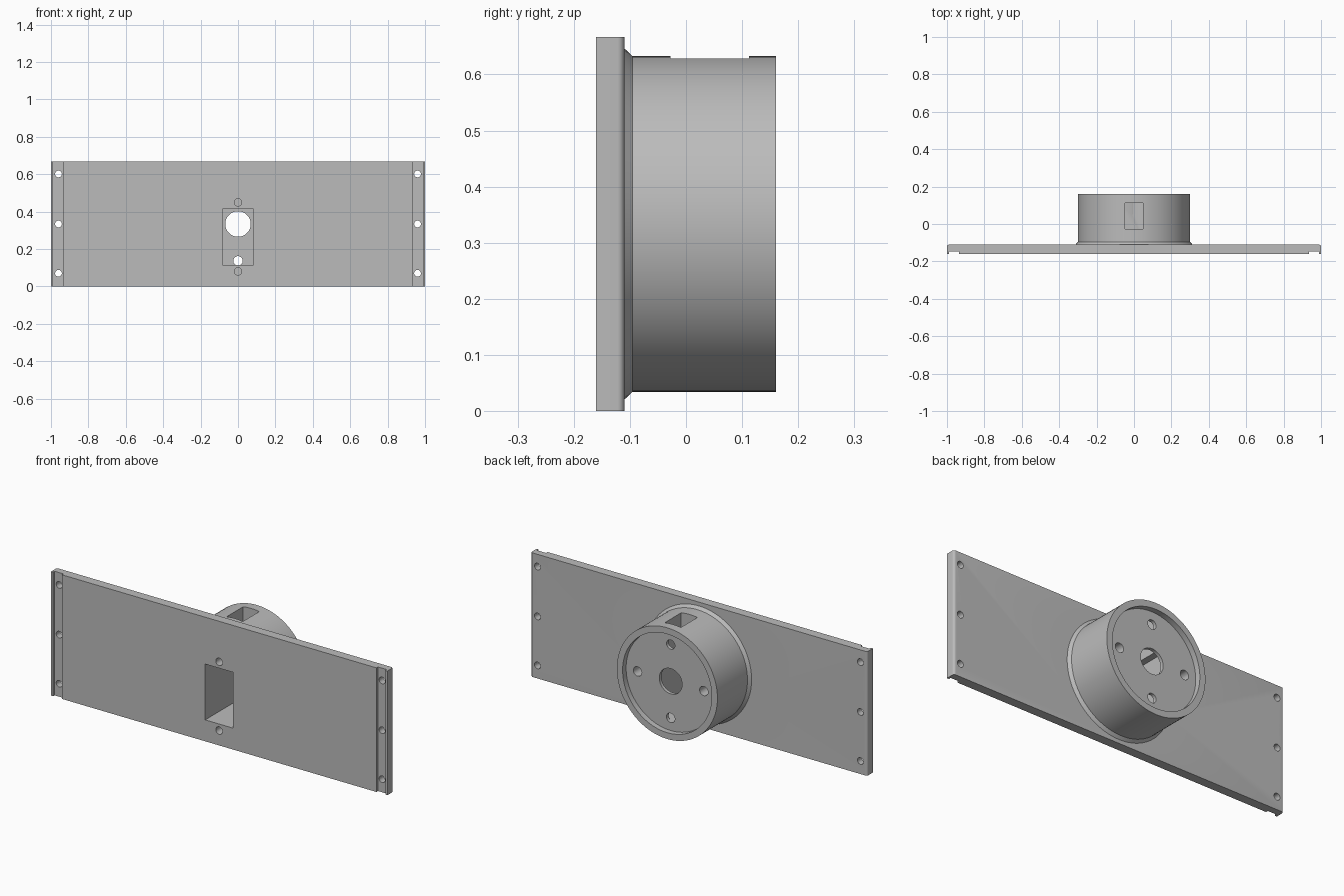
import bpy
import bmesh
import math
from mathutils import Matrix, Vector

cube = bpy.data.objects.get("Cube")
if cube:
    bpy.data.objects.remove(cube, do_unlink=True)

HEIGHT = 0.667
MID_Z = HEIGHT / 2
FRONT, PLATE_BACK, HUB_BACK = -0.16, -0.11, 0.16
HUB_FLOOR = 0.13

grey = bpy.data.materials.new("plain_grey")
grey.use_nodes = True
colour = (0.5, 0.5, 0.5, 1)
grey.diffuse_color = colour
grey.node_tree.nodes["Principled BSDF"].inputs["Base Color"].default_value = colour


def finish(bm, name):
    bmesh.ops.recalc_face_normals(bm, faces=bm.faces)
    mesh = bpy.data.meshes.new(name)
    bm.to_mesh(mesh)
    bm.free()
    mesh.materials.append(grey)
    obj = bpy.data.objects.new(name, mesh)
    bpy.context.collection.objects.link(obj)
    return obj


def extrude_outline(name, outline, height):
    """Extrude an (x, y) outline upwards from the ground."""
    bm = bmesh.new()
    face = bm.faces.new([bm.verts.new((x, y, 0)) for x, y in outline])
    result = bmesh.ops.extrude_face_region(bm, geom=[face])
    moved = [v for v in result["geom"] if isinstance(v, bmesh.types.BMVert)]
    bmesh.ops.translate(bm, verts=moved, vec=(0, 0, height))
    return finish(bm, name)


def lathe(name, profile, sides=96):
    """Spin a (radius, y) profile about the hub axis."""
    bm = bmesh.new()
    verts = [bm.verts.new((r, y, MID_Z)) for r, y in profile]
    edges = [bm.edges.new(pair) for pair in zip(verts, verts[1:])]
    bmesh.ops.spin(bm, geom=verts + edges, cent=(0, 0, MID_Z), axis=(0, 1, 0),
                   angle=math.tau, steps=sides, use_duplicate=False)
    bmesh.ops.remove_doubles(bm, verts=bm.verts, dist=0.0001)
    return finish(bm, name)


def box(name, low, high):
    low, high = Vector(low), Vector(high)
    bm = bmesh.new()
    matrix = Matrix.Translation((low + high) / 2) @ Matrix.Diagonal((*(high - low), 1))
    bmesh.ops.create_cube(bm, size=1, matrix=matrix)
    return finish(bm, name)


def drill(name, x, z, radius, y0, y1, sides=32):
    """Round cutter running along y."""
    bm = bmesh.new()
    matrix = Matrix.Translation((x, (y0 + y1) / 2, z)) @ Matrix.Rotation(math.pi / 2, 4, "X")
    bmesh.ops.create_cone(bm, cap_ends=True, segments=sides, radius1=radius,
                          radius2=radius, depth=y1 - y0, matrix=matrix)
    return finish(bm, name)


def combine(target, tool, operation):
    bpy.context.view_layer.objects.active = target
    mod = target.modifiers.new("combine", "BOOLEAN")
    mod.operation, mod.solver, mod.object = operation, "EXACT", tool
    bpy.ops.object.modifier_apply(modifier=mod.name)
    bpy.data.objects.remove(tool, do_unlink=True)


# Plate section: grooves near both ends of the front, rounded back corners
R = 0.012
groove = FRONT + 0.013
half = [(0.935, FRONT), (0.935, groove), (0.988, groove), (0.988, FRONT), (1, FRONT)]
for i in range(7):
    a = i / 6 * math.pi / 2
    half.append((1 - R + R * math.cos(a), PLATE_BACK - R + R * math.sin(a)))
body = extrude_outline("mounting_plate_with_hub",
                       half + [(-x, y) for x, y in reversed(half)], HEIGHT)

# Round hub with flared foot and shallow recess in its back
hub = lathe("hub", [(0, -0.13), (0.313, -0.13), (0.313, PLATE_BACK), (0.299, -0.095),
                    (0.299, HUB_BACK), (0.265, HUB_BACK), (0.265, HUB_FLOOR),
                    (0, HUB_FLOOR)])
combine(body, hub, "UNION")

# Rectangular pocket from the front, and slot from the hub top into it
cutters = [
    box("pocket_cutter", (-0.083, -0.2, 0.115), (0.083, 0.112, 0.415)),
    box("slot_cutter", (-0.048, -0.028, 0.4), (0.048, 0.112, 0.7)),
    drill("centre_hole_cutter", 0, MID_Z, 0.068, 0.05, 0.2, 64),
]
# Four screw holes in the hub back
for i in range(4):
    a = i * math.pi / 2
    cutters.append(drill("hub_hole_cutter", 0.197 * math.cos(a),
                         MID_Z + 0.197 * math.sin(a), 0.025, 0.05, 0.2))
# Screw holes above and below the pocket
for z in (0.08, 0.449):
    cutters.append(drill("front_hole_cutter", 0, z, 0.02, -0.2, -0.06))
# Three fixing holes through each end of the plate
for x in (-0.96, 0.96):
    for z in (0.07, MID_Z, 0.601):
        cutters.append(drill("end_hole_cutter", x, z, 0.018, -0.2, -0.05))
for cutter in cutters:
    combine(body, cutter, "DIFFERENCE")

# Smooth curved walls, keep crisp edges
bpy.ops.object.select_all(action="DESELECT")
body.select_set(True)
bpy.context.view_layer.objects.active = body
bpy.ops.object.shade_smooth_by_angle(angle=math.radians(30))
